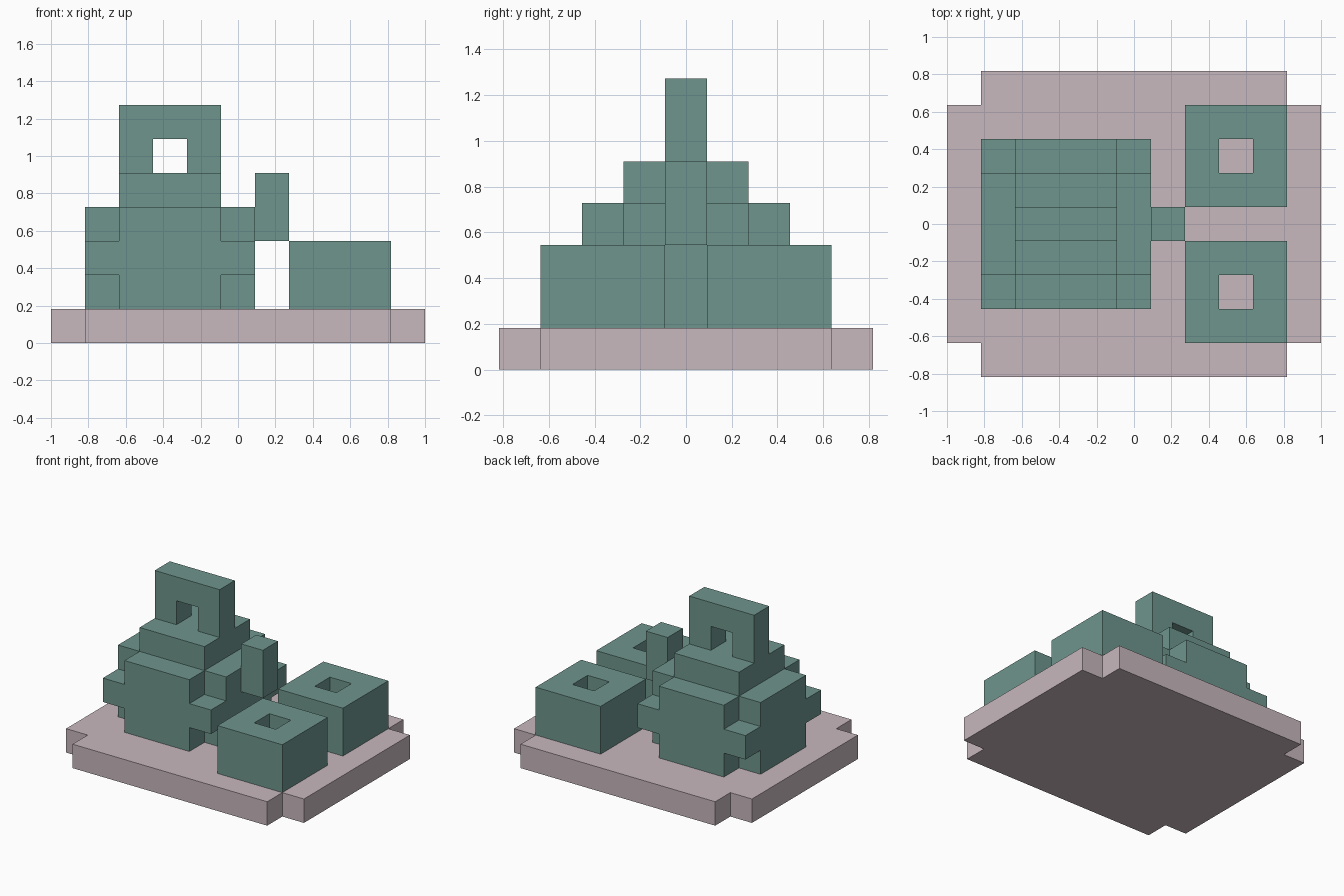
import bpy, bmesh
from itertools import product

if "Cube" in bpy.data.objects:
    bpy.data.objects.remove(bpy.data.objects["Cube"])

U = 2 / 11  # one block of the model


def material(name, rgb):
    m = bpy.data.materials.new(name)
    m.diffuse_color = (*rgb, 1)
    m.use_nodes = True
    m.node_tree.nodes["Principled BSDF"].inputs["Base Color"].default_value = m.diffuse_color
    return m


GREEN = material("sage green", (0.156, 0.301, 0.266))
PINK = material("dusty pink", (0.578, 0.479, 0.515))


def cells(x, y, z):
    """Block cells filling a box given by (low, high) ranges in block units."""
    return set(product(*[[lo + i for i in range(round(hi - lo))] for lo, hi in (x, y, z)]))


def part(name, blocks, mat):
    """Skin a set of blocks: cubes, inner faces removed, flat areas merged."""
    bm = bmesh.new()
    for c in blocks:
        for axis, side in product(range(3), (0, 1)):
            n = list(c)
            n[axis] += 1 if side else -1
            if tuple(n) in blocks:
                continue
            a, b = (axis + 1) % 3, (axis + 2) % 3
            quad = []
            for da, db in ((0, 0), (1, 0), (1, 1), (0, 1)):
                p = list(c)
                p[axis] += side
                p[a] += da
                p[b] += db
                quad.append(bm.verts.new([v * U for v in p]))
            bm.faces.new(quad if side else quad[::-1])
    bmesh.ops.remove_doubles(bm, verts=bm.verts, dist=1e-4)
    bmesh.ops.dissolve_limit(bm, angle_limit=0.01, verts=bm.verts, edges=bm.edges)
    me = bpy.data.meshes.new(name)
    bm.to_mesh(me)
    bm.free()
    me.materials.append(mat)
    ob = bpy.data.objects.new(name, me)
    bpy.context.collection.objects.link(ob)
    return ob


# Tray with notched corners
part("tray", cells((-5.5, 5.5), (-3.5, 3.5), (0, 1))
     | cells((-4.5, 4.5), (-4.5, 4.5), (0, 1)), PINK)

# Pot body: rounded block, corners cut from the top and bottom layers
part("pot_body", cells((-4.5, .5), (-1.5, 1.5), (1, 4))
     | cells((-3.5, -.5), (-2.5, 2.5), (1, 4))
     | cells((-4.5, .5), (-2.5, 2.5), (2, 3)), GREEN)

# Lid, arched handle and spout
part("pot_lid", cells((-3.5, -.5), (-1.5, 1.5), (4, 5)), GREEN)
part("pot_handle", cells((-3.5, -.5), (-.5, .5), (5, 7))
     - cells((-2.5, -1.5), (-.5, .5), (5, 6)), GREEN)
part("pot_spout", cells((.5, 1.5), (-.5, .5), (3, 5)), GREEN)

# Two square cups, open down to the tray
for name, y in (("front_cup", -3.5), ("back_cup", .5)):
    part(name, cells((1.5, 4.5), (y, y + 3), (1, 3))
         - cells((2.5, 3.5), (y + 1, y + 2), (1, 3)), GREEN)
